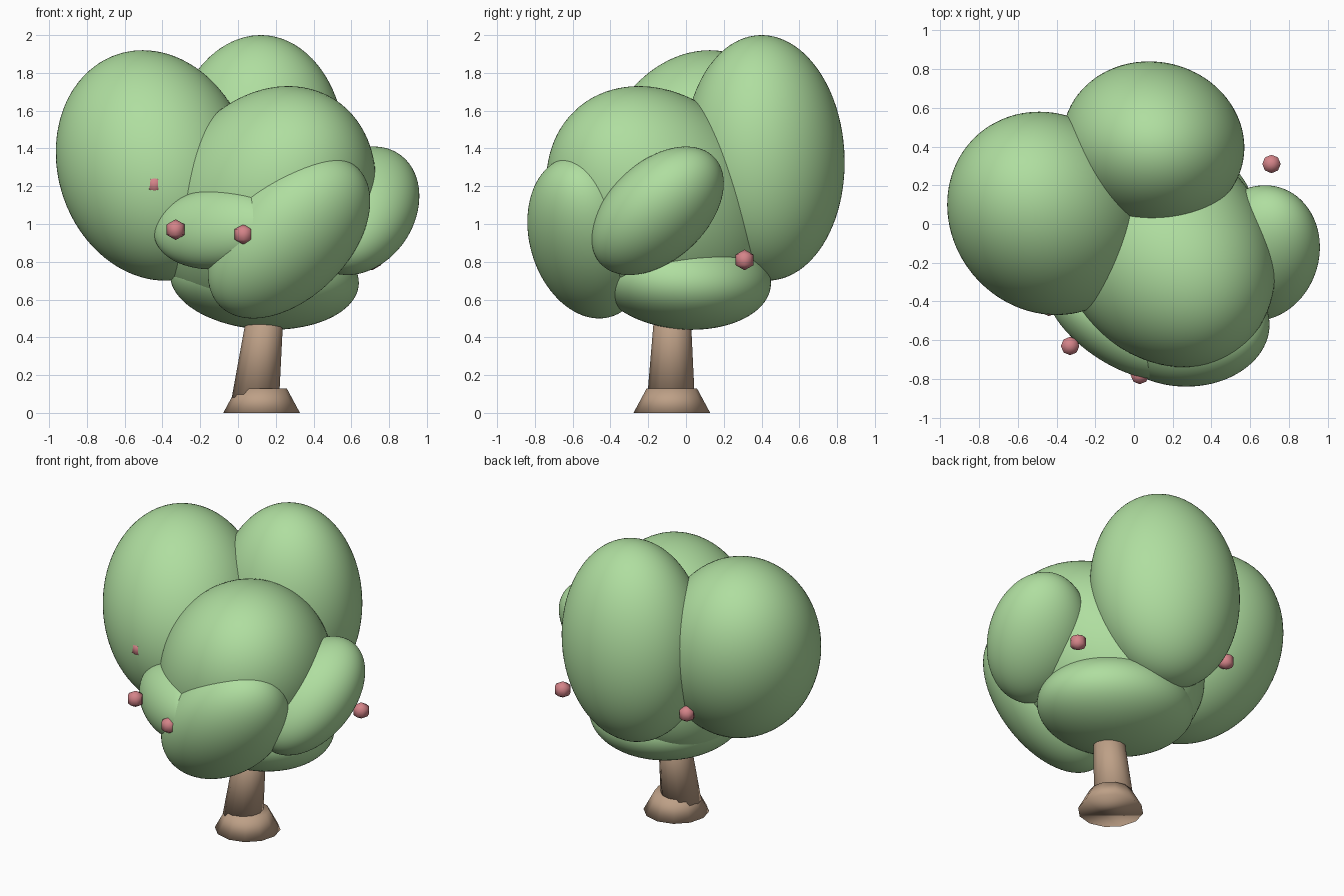
import bpy, bmesh
from math import sqrt
from mathutils import Matrix, Vector

if "Cube" in bpy.data.objects:
    bpy.data.objects.remove(bpy.data.objects["Cube"], do_unlink=True)


def make_material(name, rgb):
    mat = bpy.data.materials.new(name)
    mat.use_nodes = True
    mat.diffuse_color = (*rgb, 1)
    mat.node_tree.nodes["Principled BSDF"].inputs["Base Color"].default_value = (*rgb, 1)
    return mat


leaf_green = make_material("leaf_green", (0.43, 0.73, 0.35))
bark_brown = make_material("bark_brown", (0.51, 0.35, 0.24))
berry_pink = make_material("berry_pink", (0.66, 0.23, 0.25))


def add_object(name, bm, mat):
    mesh = bpy.data.meshes.new(name)
    bmesh.ops.recalc_face_normals(bm, faces=bm.faces)
    for face in bm.faces:
        face.smooth = True
    bm.to_mesh(mesh)
    bm.free()
    mesh.materials.append(mat)
    obj = bpy.data.objects.new(name, mesh)
    bpy.context.collection.objects.link(obj)


def leaf_lobe(name, centre, half, top_shift, side_shift):
    """Tilted ellipsoid: half extents, xy shift of its top, y shift of its +x end."""
    hx, hy, hz = half
    tx, ty = top_shift
    a = sqrt(hx * hx - tx * tx)
    b = (side_shift * hx - tx * ty) / a
    d = sqrt(hy * hy - ty * ty - b * b)
    tilt = Matrix(((a, 0, tx), (b, d, ty), (0, 0, hz))).to_4x4()
    bm = bmesh.new()
    bmesh.ops.create_icosphere(bm, subdivisions=5, radius=1)
    bmesh.ops.transform(bm, matrix=Matrix.Translation(centre) @ tilt, verts=bm.verts)
    add_object(name, bm, leaf_green)


def tapered_post(name, bottom, top, r_bottom, r_top, sides):
    """Leaning frustum between two points."""
    bm = bmesh.new()
    bmesh.ops.create_cone(bm, cap_ends=True, segments=sides,
                          radius1=r_bottom, radius2=r_top, depth=1)
    low, high = Vector(bottom), Vector(top)
    for v in bm.verts:
        centre = low.lerp(high, v.co.z + 0.5)
        v.co = (centre.x + v.co.x, centre.y + v.co.y, centre.z)
    add_object(name, bm, bark_brown)


# Trunk and flared foot
tapered_post("trunk_foot", (0.125, -0.075, 0), (0.125, -0.075, 0.13), 0.203, 0.133, 12)
tapered_post("trunk", (0.09, -0.08, 0.06), (0.155, -0.07, 0.62), 0.127, 0.09, 12)

# Foliage lobes
leaf_lobe("crown_right", (-0.445, 0.055, 1.31), (0.52, 0.525, 0.61), (-0.06, 0.07), -0.045)
leaf_lobe("crown_back", (0.10, 0.415, 1.35), (0.47, 0.425, 0.65), (0.02, -0.015), -0.02)
leaf_lobe("crown_front", (0.155, -0.13, 1.10), (0.575, 0.61, 0.63), (0.11, -0.12), -0.11)
leaf_lobe("crown_bottom", (0.14, -0.01, 0.71), (0.50, 0.46, 0.27), (-0.04, -0.04), 0.0)
leaf_lobe("lobe_front_low", (0.27, -0.52, 0.93), (0.43, 0.32, 0.43), (0.19, -0.06), 0.0)
leaf_lobe("lobe_front_right", (-0.11, -0.54, 0.975), (0.335, 0.26, 0.215), (0.03, 0.0), -0.17)
leaf_lobe("lobe_left", (0.65, -0.15, 1.07), (0.31, 0.35, 0.34), (0.07, 0.15), 0.03)

# Berries
berries = [(-0.33, -0.63, 0.97), (0.03, -0.78, 0.945), (0.71, 0.31, 0.81),
           (-0.34, 0.475, 0.99), (-0.44, -0.428, 1.21)]
for i, place in enumerate(berries):
    bm = bmesh.new()
    bmesh.ops.create_uvsphere(bm, u_segments=8, v_segments=3, radius=0.055,
                              matrix=Matrix.Translation(place))
    add_object(f"berry_{i + 1}", bm, berry_pink)
